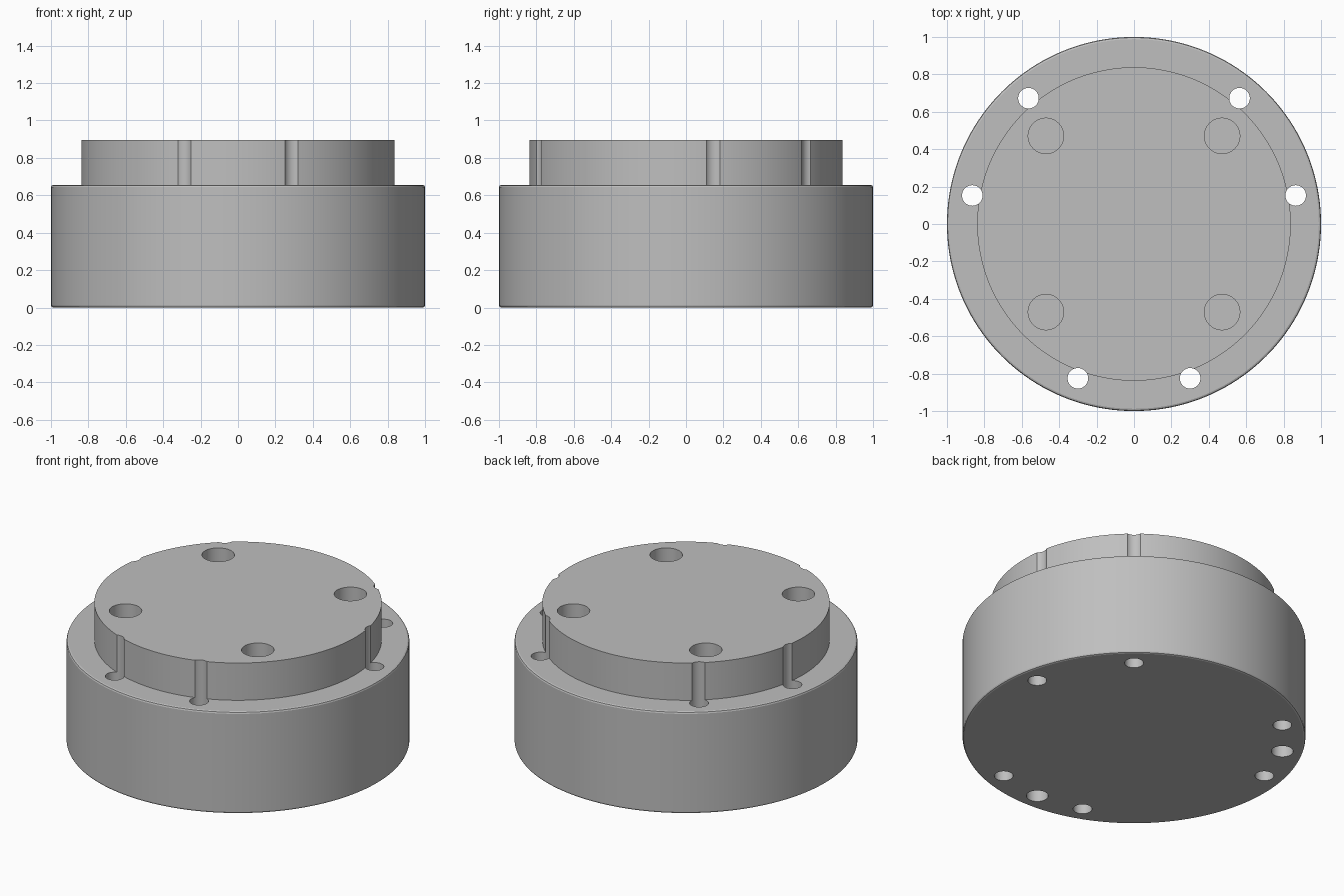
import bpy
import bmesh
import math
from mathutils import Matrix

cube = bpy.data.objects.get("Cube")
if cube:
    bpy.data.objects.remove(cube, do_unlink=True)

BODY_R, BODY_TOP = 1.0, 0.655
PLATE_R, TOP = 0.838, 0.895
FILLET = 0.012
BOLT_R = 0.878      # bolt circle radius

# Plain grey metal
grey = bpy.data.materials.new("grey metal")
grey.use_nodes = True
colour = (0.52, 0.52, 0.52, 1)
grey.diffuse_color = colour
grey.node_tree.nodes["Principled BSDF"].inputs["Base Color"].default_value = colour


def make_object(name, bm):
    mesh = bpy.data.meshes.new(name)
    bmesh.ops.recalc_face_normals(bm, faces=bm.faces)
    bm.to_mesh(mesh)
    bm.free()
    mesh.materials.append(grey)
    obj = bpy.data.objects.new(name, mesh)
    bpy.context.collection.objects.link(obj)
    return obj


def lathe(name, profile, segments):
    """Turn (radius, height) points round z, capping both ends."""
    bm = bmesh.new()
    rings = []
    for r, z in profile:
        rings.append([bm.verts.new((r * math.cos(a), r * math.sin(a), z))
                      for a in (2 * math.pi * i / segments for i in range(segments))])
    for low, high in zip(rings, rings[1:]):
        for i in range(segments):
            j = (i + 1) % segments
            bm.faces.new((low[i], low[j], high[j], high[i]))
    bm.faces.new(rings[0][::-1])
    bm.faces.new(rings[-1])
    return make_object(name, bm)


def add_drill(bm, x, y, radius, z0, z1):
    bmesh.ops.create_cone(bm, cap_ends=True, segments=40, radius1=radius, radius2=radius,
                          depth=z1 - z0, matrix=Matrix.Translation((x, y, (z0 + z1) / 2)))


def on_circle(degrees):
    a = math.radians(degrees)
    return BOLT_R * math.cos(a), BOLT_R * math.sin(a)


# Stepped round housing: wide body with softened rims, narrower raised plate
c = FILLET * (1 - math.sqrt(0.5))
housing = lathe("stepped_housing", [
    (BODY_R - FILLET, 0), (BODY_R - c, c), (BODY_R, FILLET),
    (BODY_R, BODY_TOP - FILLET), (BODY_R - c, BODY_TOP - c), (BODY_R - FILLET, BODY_TOP),
    (PLATE_R, BODY_TOP), (PLATE_R, TOP)], 160)

drills = bmesh.new()
# Through bolt holes in three pairs, which also groove the plate wall
for middle in (30, 150, 270):
    for offset in (-20, 20):
        add_drill(drills, *on_circle(middle + offset), 0.055, -0.1, TOP + 0.1)
# Two wider blind dowel holes in the underside
for angle in (150, 270):
    add_drill(drills, *on_circle(angle), 0.064, -0.1, 0.3)
# Four blind holes in the plate
for sx in (-1, 1):
    for sy in (-1, 1):
        add_drill(drills, sx * 0.471, sy * 0.471, 0.095, TOP - 0.3, TOP + 0.1)
cutter = make_object("hole_cutter", drills)
cutter.hide_render = True

# Cut the holes and drop the cutter
bpy.ops.object.select_all(action='DESELECT')
housing.select_set(True)
bpy.context.view_layer.objects.active = housing
cut = housing.modifiers.new("holes", 'BOOLEAN')
cut.operation = 'DIFFERENCE'
cut.solver = 'EXACT'
cut.object = cutter
bpy.ops.object.modifier_apply(modifier=cut.name)
bpy.data.objects.remove(cutter, do_unlink=True)

# Smooth curved walls, crisp rims
bpy.ops.object.shade_smooth_by_angle(angle=math.radians(15))
